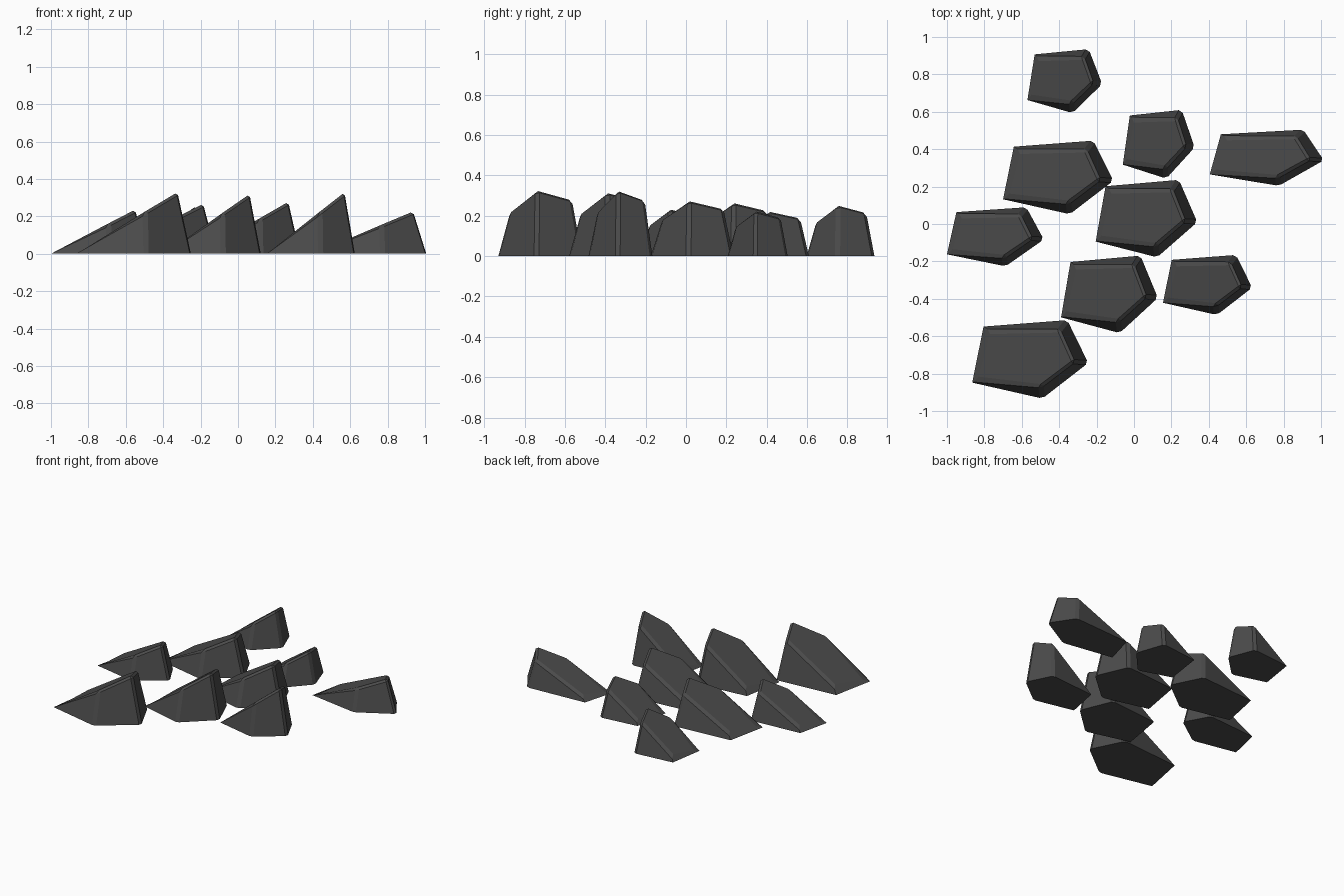
import bpy, bmesh

if "Cube" in bpy.data.objects:
    bpy.data.objects.remove(bpy.data.objects["Cube"])

stone = bpy.data.materials.new("dark grey stone")
stone.diffuse_color = (0.07, 0.07, 0.07, 1)
stone.use_nodes = True
stone.node_tree.nodes["Principled BSDF"].inputs["Base Color"].default_value = stone.diffuse_color

# Unit wedge rock: pentagon footprint and the slanted, tapered top ring above it
# order: left tip, lower point, right point, upper right, upper left
BASE = [(0, .19), (.62, -.02), (1.025, .45), (.84, 1.015), (.10, .93)]
TOP = [(.05, .23, .035), (.61, .13, .71), (.905, .46, 1.04), (.775, .89, .89), (.165, .87, .17)]

# x min, x max, y min, y max, height of each rock
ROCKS = [
    (-.57, -.18, .60, .93, .25),
    (-.70, -.125, .06, .44, .26),
    (-.06, .315, .25, .605, .22),
    (.405, 1.0, .21, .50, .22),
    (-1.0, -.495, -.22, .085, .23),
    (-.205, .325, -.17, .23, .27),
    (-.39, .115, -.575, -.175, .31),
    (.155, .62, -.48, -.17, .32),
    (-.865, -.26, -.925, -.52, .32),
]


def rock(number, x0, x1, y0, y1, height):
    bm = bmesh.new()

    def place(u, v, w):
        return bm.verts.new((x0 + u * (x1 - x0), y0 + v * (y1 - y0), w * height))

    low = [place(u, v, 0) for u, v in BASE]
    high = [place(*p) for p in TOP]
    bm.faces.new(low[::-1])
    bm.faces.new(high)
    for i in range(5):
        j = (i + 1) % 5
        bm.faces.new((low[i], low[j], high[j], high[i]))
    # Chamfer the upright corners and the long rim of the top
    pairs = [(low[i], high[i]) for i in (1, 2, 3)]
    pairs += [(high[i], high[i + 1]) for i in range(4)]
    edges = [bm.edges.get(p) for p in pairs]
    bmesh.ops.bevel(bm, geom=edges, offset=.016, offset_type='OFFSET', segments=1,
                    profile=.5, affect='EDGES', clamp_overlap=True)
    bmesh.ops.recalc_face_normals(bm, faces=bm.faces[:])
    mesh = bpy.data.meshes.new("rock_%d" % number)
    bm.to_mesh(mesh)
    bm.free()
    mesh.materials.append(stone)
    bpy.context.collection.objects.link(bpy.data.objects.new("rock_%d" % number, mesh))


for n, r in enumerate(ROCKS, 1):
    rock(n, *r)
